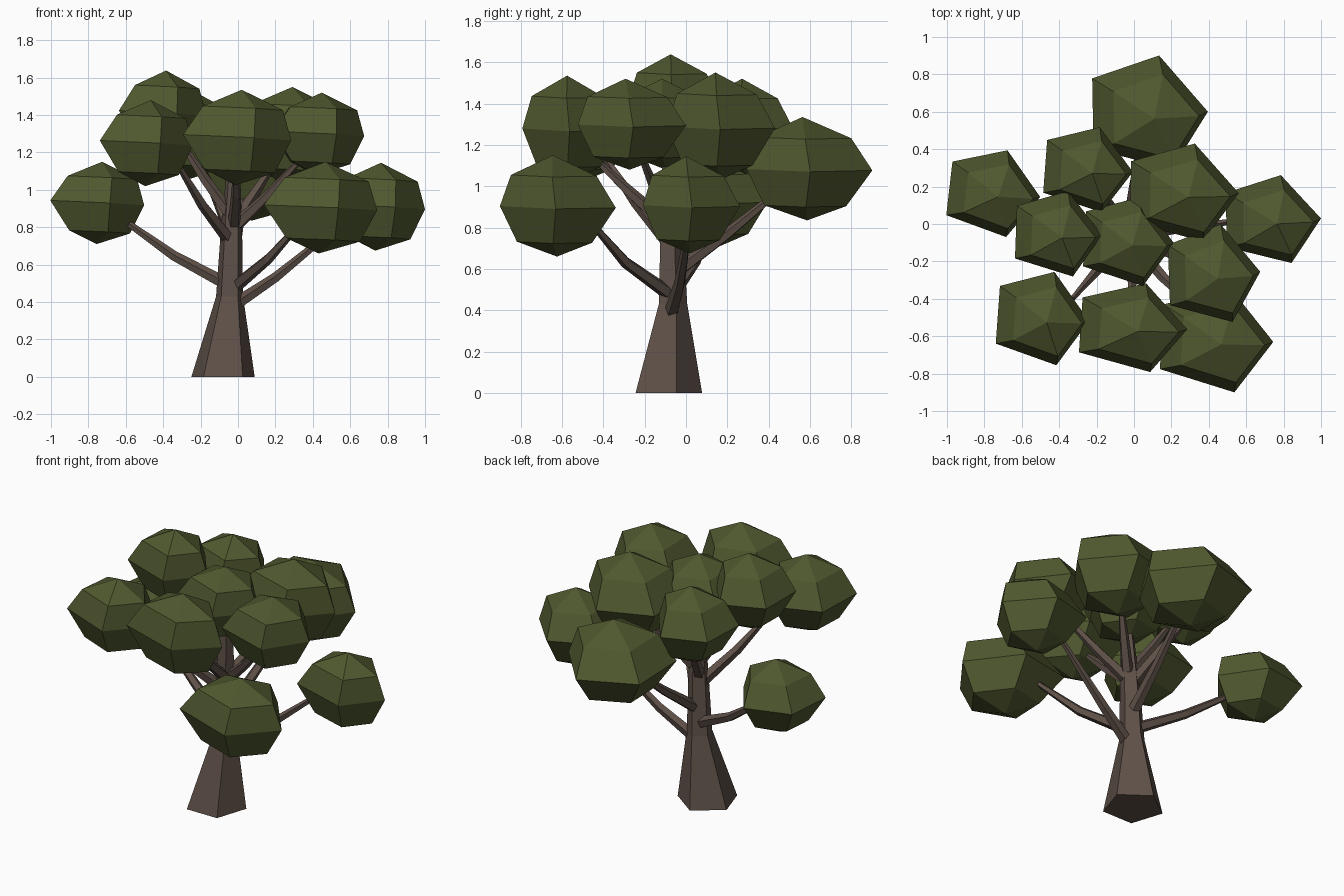
import bpy, bmesh, math
from mathutils import Vector

if "Cube" in bpy.data.objects:
    bpy.data.objects.remove(bpy.data.objects["Cube"])


def material(name, rgb):
    m = bpy.data.materials.new(name)
    m.diffuse_color = (*rgb, 1)
    m.use_nodes = True
    m.node_tree.nodes["Principled BSDF"].inputs["Base Color"].default_value = m.diffuse_color
    return m


BARK = material("bark brown", (0.115, 0.082, 0.066))
LEAF = material("leaf green", (0.078, 0.097, 0.028))


def finish(bm, name, mat):
    bmesh.ops.recalc_face_normals(bm, faces=bm.faces)
    me = bpy.data.meshes.new(name)
    bm.to_mesh(me)
    bm.free()
    me.materials.append(mat)
    bpy.context.collection.objects.link(bpy.data.objects.new(name, me))


def bridge(bm, rings):
    for a, b in zip(rings, rings[1:]):
        n = len(a)
        for i in range(n):
            bm.faces.new((a[i], a[(i + 1) % n], b[(i + 1) % n], b[i]))


def limb(name, path, radii, yaw=18, level=False):
    """Five-sided tapering tube along a path; level keeps its rings horizontal."""
    bm = bmesh.new()
    pts = [Vector(p) for p in path]
    rings = []
    for k, (p, r) in enumerate(zip(pts, radii)):
        d = (pts[min(k + 1, len(pts) - 1)] - pts[max(k - 1, 0)]).normalized()
        u, v = Vector((1, 0, 0)), Vector((0, 1, 0))
        if not level:
            u = d.cross(Vector((0, 0, 1))).normalized()
            v = u.cross(d)
        ang = [math.radians(yaw + 72 * i) for i in range(5)]
        rings.append([bm.verts.new(p + r * (math.cos(a) * u + math.sin(a) * v)) for a in ang])
    bridge(bm, rings)
    bm.faces.new(rings[0])
    bm.faces.new(rings[-1])
    finish(bm, name, BARK)


# Leaf ball rings: radius, height, sideways shift (all relative to its half sizes)
RINGS = ((0.65, -0.7, 0.07, -0.06), (1, 0, 0, 0), (0.74, 0.62, 0.12, -0.07))
UNEVEN = (0, -0.06, 0, 0, 0.11)


def clump(name, centre, size, yaw):
    """Slightly lopsided five-sided faceted leaf ball."""
    bm = bmesh.new()
    c = Vector(centre)

    def vert(x, y, z):
        z -= 0.06 * x + 0.02 * y if abs(z) < 0.9 else 0
        return bm.verts.new(c + Vector((x * size[0], y * size[1], z * size[2])))

    rings = []
    for r, z, dx, dy in RINGS:
        ring = []
        for i in range(5):
            a = math.radians(yaw + 72 * i)
            ring.append(vert(r * (math.cos(a) + UNEVEN[i]) + dx, r * math.sin(a) + dy, z))
        rings.append(ring)
    bridge(bm, rings)
    for ring, tip in ((rings[0], vert(0.05, -0.03, -1)), (rings[-1], vert(0.16, -0.1, 1))):
        for i in range(5):
            bm.faces.new((ring[i], ring[(i + 1) % 5], tip))
    finish(bm, name, LEAF)


# Trunk with flared base
limb("trunk",
     [(-0.08, -0.10, 0), (-0.045, -0.07, 0.43), (-0.035, -0.075, 0.78), (-0.02, -0.09, 1.25)],
     [0.178, 0.076, 0.06, 0.028], level=True)

# Branches: start, elbow, end inside a leaf clump
branches = {
    "low_left": [(-0.05, -0.06, 0.49), (-0.34, 0.05, 0.645), (-0.70, 0.15, 0.90)],
    "low_front": [(-0.02, -0.08, 0.48), (0.16, -0.29, 0.63), (0.36, -0.48, 0.85)],
    "low_right": [(-0.01, -0.07, 0.39), (0.20, -0.03, 0.53), (0.58, 0.02, 0.84)],
    "low_back": [(-0.03, -0.03, 0.60), (0.0, 0.20, 0.77), (0.04, 0.48, 1.0)],
    "high_front_left": [(-0.05, -0.09, 0.74), (-0.19, -0.24, 0.92), (-0.33, -0.40, 1.15)],
    "high_front": [(-0.02, -0.10, 0.82), (-0.01, -0.27, 0.97), (-0.01, -0.45, 1.14)],
    "high_right": [(0.0, -0.08, 0.82), (0.15, -0.14, 0.96), (0.35, -0.23, 1.18)],
    "high_back_right": [(0.0, -0.06, 0.85), (0.10, 0.03, 1.0), (0.20, 0.12, 1.15)],
    "high_left": [(-0.05, -0.08, 0.88), (-0.18, -0.07, 1.06), (-0.32, -0.05, 1.28)],
    "high_back_left": [(-0.05, -0.06, 0.80), (-0.12, 0.09, 0.97), (-0.21, 0.23, 1.15)],
}
for name, path in branches.items():
    limb(name + "_branch", path, [0.036, 0.028, 0.014])

# Leaf clumps: centre, half sizes, turn in degrees
clumps = {
    "back": ((0.055, 0.595, 1.085), (0.34, 0.32, 0.25), 1),
    "left": ((-0.77, 0.17, 0.93), (0.27, 0.245, 0.22), -6),
    "front_right": ((0.415, -0.615, 0.905), (0.33, 0.295, 0.245), -3),
    "right": ((0.72, 0.025, 0.91), (0.28, 0.247, 0.235), 1),
    "front_left": ((-0.51, -0.50, 1.25), (0.27, 0.263, 0.23), -4),
    "front": ((-0.03, -0.55, 1.28), (0.315, 0.25, 0.255), -3),
    "upper_right": ((0.405, -0.265, 1.30), (0.27, 0.275, 0.22), 2),
    "upper_back_right": ((0.24, 0.17, 1.29), (0.32, 0.275, 0.26), -1),
    "middle": ((-0.05, -0.09, 1.30), (0.265, 0.25, 0.22), -3),
    "top_left": ((-0.425, -0.05, 1.41), (0.255, 0.24, 0.228), -2),
    "upper_back_left": ((-0.265, 0.295, 1.29), (0.26, 0.24, 0.23), -4),
}
for name, (centre, size, yaw) in clumps.items():
    clump(name + "_leaf_clump", centre, size, yaw)
